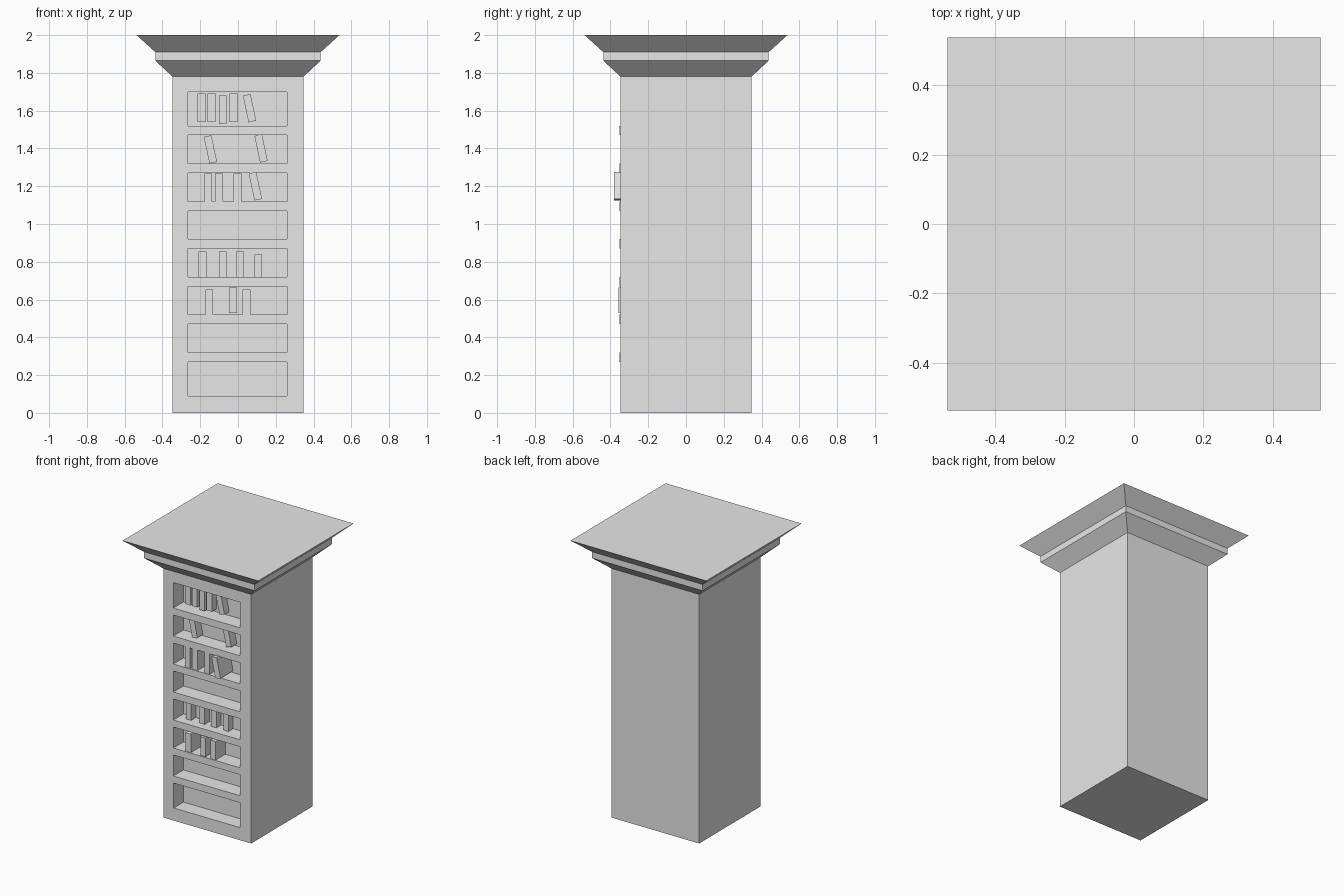
import bpy
import bmesh
from mathutils import Matrix, Vector

cube = bpy.data.objects.get("Cube")
if cube:
    bpy.data.objects.remove(cube, do_unlink=True)

grey = bpy.data.materials.new("plain_grey")
grey.use_nodes = True
grey.diffuse_color = (0.8, 0.8, 0.8, 1)
grey.node_tree.nodes["Principled BSDF"].inputs["Base Color"].default_value = (0.8, 0.8, 0.8, 1)

HALF = 0.347                 # half width of the shaft
LEFT, RIGHT = -0.265, 0.26   # sides of the shelf recess
LOW, HIGH = 0.09, 1.70       # bottom and top of the recess
BACK = -0.237                # back wall of the recess


def add_object(name, bm):
    bmesh.ops.recalc_face_normals(bm, faces=bm.faces)
    mesh = bpy.data.meshes.new(name)
    bm.to_mesh(mesh)
    bm.free()
    mesh.materials.append(grey)
    obj = bpy.data.objects.new(name, mesh)
    bpy.context.collection.objects.link(obj)
    return obj


def add_box(name, centre, size, tilt=0):
    bm = bmesh.new()
    matrix = (Matrix.Translation(centre) @ Matrix.Rotation(tilt, 4, "Y")
              @ Matrix.Diagonal((*size, 1)))
    bmesh.ops.create_cube(bm, size=1, matrix=matrix)
    return add_object(name, bm)


# Square shaft flaring into a two-step cornice
bm = bmesh.new()
profile = [(HALF, 0), (HALF, 1.78), (0.438, 1.865), (0.438, 1.91), (0.537, 2.0)]
rings = [[bm.verts.new((sx * h, sy * h, z))
          for sx, sy in ((-1, -1), (1, -1), (1, 1), (-1, 1))] for h, z in profile]
bm.faces.new(rings[0][::-1])
bm.faces.new(rings[-1])
front = None
for low, high in zip(rings, rings[1:]):
    for i in range(4):
        j = (i + 1) % 4
        face = bm.faces.new((low[i], low[j], high[j], high[i]))
        front = front or face
bm.normal_update()

# Recess for the shelves: opening, then back wall
for y in (-HALF, BACK):
    bmesh.ops.inset_individual(bm, faces=[front], thickness=0.02)
    middle = front.calc_center_median()
    for v in front.verts:
        v.co = Vector((RIGHT if v.co.x > middle.x else LEFT, y,
                       HIGH if v.co.z > middle.z else LOW))
add_object("pillar", bm)

# Shelf boards, just proud of the front
for n, (z0, z1) in enumerate([(0.27, 0.32), (0.47, 0.52), (0.67, 0.72), (0.87, 0.92),
                              (1.07, 1.12), (1.27, 1.32), (1.47, 1.52)]):
    y0 = -0.351
    add_box(f"shelf_{n + 1}", ((LEFT + RIGHT) / 2, (y0 + BACK) / 2, (z0 + z1) / 2),
            (RIGHT - LEFT, BACK - y0, z1 - z0))

# Books: x centre, z centre, height, front y, leaning
LEAN = -0.21
books = [
    (-0.193, 1.615, 0.15, -0.29, 0), (-0.14, 1.615, 0.15, -0.29, 0),
    (-0.081, 1.605, 0.15, -0.29, 0), (-0.024, 1.615, 0.15, -0.29, 0),
    (0.061, 1.613, 0.144, -0.29, 1),
    (-0.146, 1.395, 0.144, -0.30, 1), (0.122, 1.40, 0.144, -0.30, 1),
    (-0.158, 1.193, 0.15, -0.345, 0), (-0.10, 1.193, 0.15, -0.345, 0),
    (-0.003, 1.193, 0.15, -0.345, 0), (0.092, 1.20, 0.146, -0.38, 1),
    (-0.188, 0.787, 0.136, -0.29, 0), (-0.081, 0.787, 0.136, -0.29, 0),
    (0.011, 0.787, 0.136, -0.29, 0), (0.107, 0.779, 0.12, -0.29, 0),
    (-0.152, 0.583, 0.138, -0.345, 0), (-0.027, 0.596, 0.134, -0.358, 0),
    (0.045, 0.583, 0.138, -0.345, 0),
]
for n, (x, z, height, y0, leaning) in enumerate(books):
    add_box(f"book_{n + 1}", (x, (y0 + BACK) / 2, z),
            (0.041, BACK - y0, height), LEAN * leaning)
